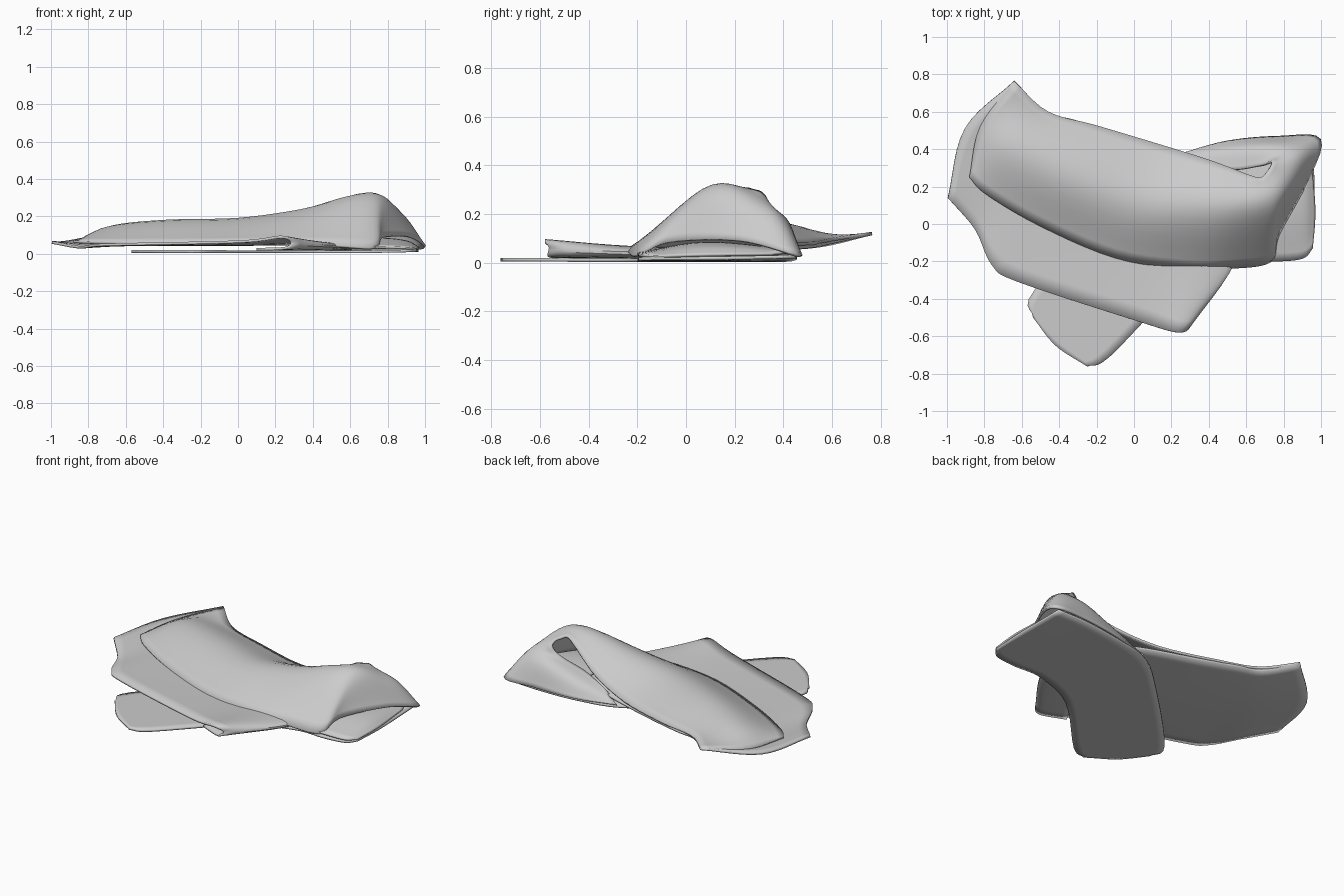
import bpy
from mathutils import Vector


def spline(points, steps):
    """Smooth curve passing through the given points."""
    p = [Vector(q) for q in points]
    p = [2 * p[0] - p[1]] + p + [2 * p[-1] - p[-2]]
    out = []
    for i in range(1, len(p) - 2):
        a, b, c, d = p[i - 1:i + 3]
        for k in range(steps):
            t = k / steps
            out.append(0.5 * (2 * b + (c - a) * t + (2 * a - 5 * b + 4 * c - d) * t ** 2
                              + (3 * b - a - 3 * c + d) * t ** 3))
    out.append(p[-2])
    return out


def cloth(name, rows, thickness):
    """Loft a smooth cloth layer; each row is (front, middle, back) points."""
    across = [spline(r, 6) for r in rows]
    along = [spline(col, 5) for col in zip(*across)]
    n, m = len(along), len(along[0])
    verts = [v for col in along for v in col]
    faces = [(i * m + j, i * m + j + 1, (i + 1) * m + j + 1, (i + 1) * m + j)
             for i in range(n - 1) for j in range(m - 1)]
    mesh = bpy.data.meshes.new(name)
    mesh.from_pydata(verts, [], faces)
    ob = bpy.data.objects.new(name, mesh)
    bpy.context.collection.objects.link(ob)
    mod = ob.modifiers.new("thickness", 'SOLIDIFY')
    mod.thickness = thickness
    mod.offset = 0
    bpy.context.view_layer.objects.active = ob
    ob.select_set(True)
    bpy.ops.object.shade_smooth_by_angle()
    ob.select_set(False)
    return ob


# Upper band: runs left to right, then curls round a hollow and down to the floor
cloth("upper_band", [
    [(-.88, .25, .065), (-.82, .52, .075), (-.64, .765, .12)],
    [(-.79, .16, .06), (-.67, .42, .145), (-.46, .60, .095)],
    [(-.50, -.01, .055), (-.38, .27, .175), (-.20, .525, .08)],
    [(-.10, -.18, .055), (0, .12, .185), (.15, .42, .085)],
    [(.28, -.24, .05), (.33, .08, .23), (.42, .335, .15)],
    [(.52, -.235, .04), (.56, .07, .285), (.62, .26, .26)],
    [(.73, -.20, .03), (.70, .08, .30), (.68, .25, .30)],
    [(.77, -.06, .085), (.78, .14, .29), (.71, .28, .295)],
    [(.92, .22, .09), (.85, .27, .235), (.73, .31, .285)],
    [(.995, .45, .03), (.87, .38, .19), (.73, .33, .25)],
    [(.78, .465, .03), (.73, .41, .17), (.67, .31, .19)],
    [(.50, .44, .02), (.50, .39, .10), (.52, .29, .13)],
    [(.24, .37, .02), (.28, .355, .04), (.34, .33, .07)],
], .014)

# Middle layer: folded under the upper band at the left, turned under at the right
cloth("middle_layer", [
    [(-.995, .14, .06), (-.905, .51, .065), (-.64, .765, .12)],
    [(-.85, -.03, .035), (-.72, .31, .05), (-.48, .60, .085)],
    [(-.76, -.22, .045), (-.55, .18, .05), (-.33, .56, .075)],
    [(-.62, -.31, .05), (-.35, .08, .05), (-.10, .49, .065)],
    [(.02, -.52, .065), (.12, -.05, .05), (.22, .39, .06)],
    [(.23, -.58, .09), (.38, -.20, .06), (.48, .28, .05)],
    [(.285, -.56, .06), (.53, -.20, .045), (.65, .2, .04)],
    [(.25, -.565, .03), (.49, -.20, .025), (.58, .2, .022)],
    [(.10, -.50, .024), (.30, -.14, .022), (.45, .2, .02)],
], .014)

# Bottom layer: flat on the floor, from the rounded front end to the right
cloth("bottom_layer", [
    [(-.25, -.762, .012), (-.42, -.65, .012), (-.54, -.50, .012)],
    [(-.13, -.71, .012), (-.33, -.51, .012), (-.53, -.35, .012)],
    [(.25, -.33, .01), (.12, -.06, .01), (-.03, .16, .01)],
    [(.55, -.20, .01), (.40, .10, .01), (.22, .36, .01)],
    [(.75, -.20, .012), (.63, .12, .012), (.50, .43, .012)],
    [(.90, -.185, .015), (.83, .12, .015), (.76, .455, .02)],
    [(.955, -.13, .018), (.965, .10, .018), (.96, .45, .025)],
], .014)

# Loose end poking out beneath the curl on the right
cloth("right_flap", [
    [(.55, -.20, .035), (.55, .08, .07), (.55, .40, .05)],
    [(.75, -.20, .035), (.76, .08, .08), (.78, .43, .05)],
    [(.90, -.185, .03), (.90, .08, .065), (.90, .43, .045)],
    [(.955, -.13, .025), (.967, .08, .03), (.945, .35, .035)],
], .012)
